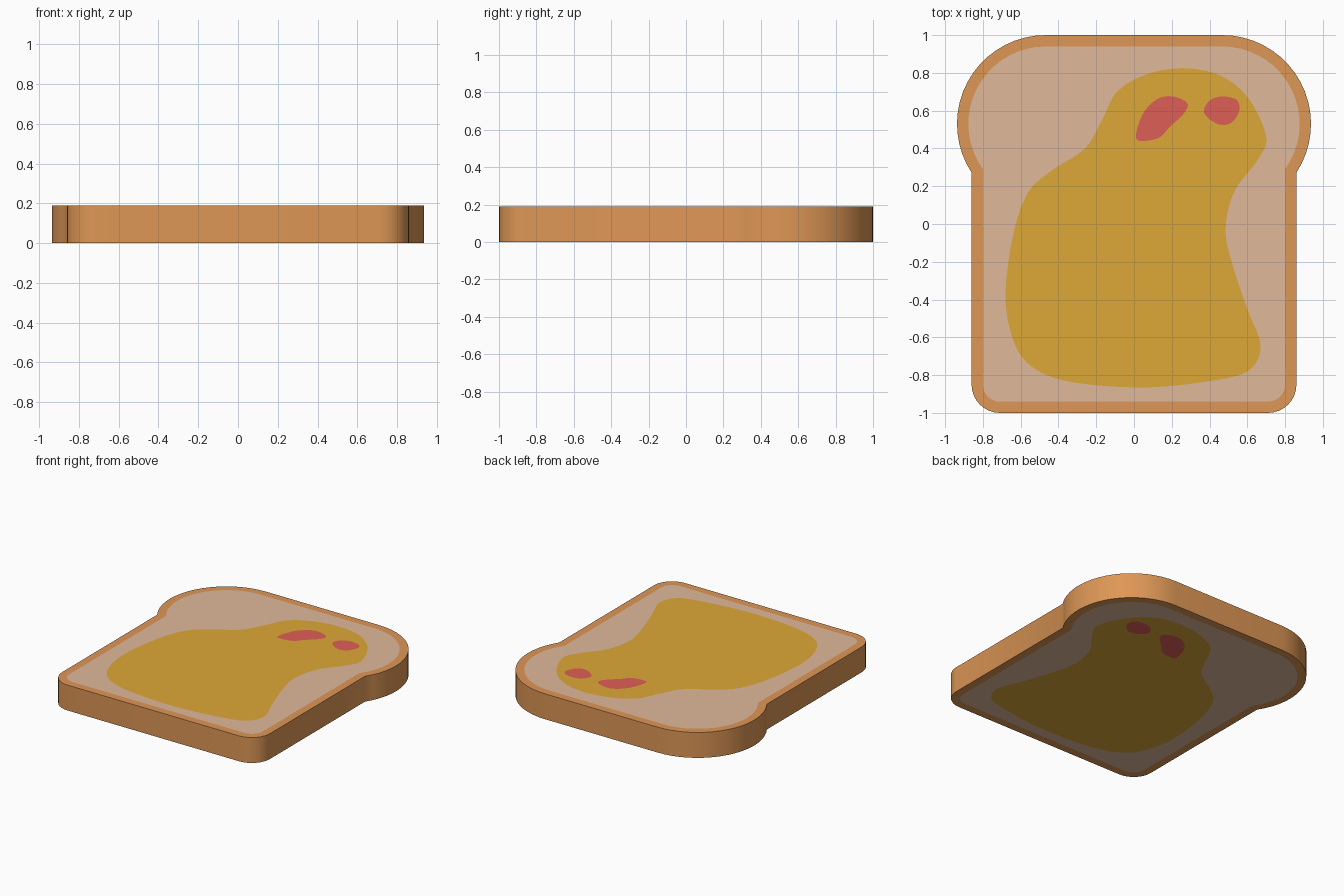
import bpy, bmesh, math
from mathutils import Vector
from mathutils.geometry import tessellate_polygon

if "Cube" in bpy.data.objects:
    bpy.data.objects.remove(bpy.data.objects["Cube"])

THICK = 0.19


def material(name, srgb):
    lin = [((c / 255 + 0.055) / 1.055) ** 2.4 for c in srgb]
    m = bpy.data.materials.new(name)
    m.diffuse_color = (*lin, 1)
    m.use_nodes = True
    m.node_tree.nodes["Principled BSDF"].inputs["Base Color"].default_value = m.diffuse_color
    return m


def arc(cx, cy, r, a0, a1, n):
    return [(cx + r * math.cos(a0 + (a1 - a0) * i / n),
             cy + r * math.sin(a0 + (a1 - a0) * i / n)) for i in range(n + 1)]


def slice_outline(d):
    """Bread profile, moved inward by d: right half, then mirrored."""
    r, w = 0.47 - d, 0.86 - d
    start = -math.acos((w - 0.467) / r)          # where the bulge meets the side
    right = arc(0.71, -0.85, 0.15 - d, -math.pi / 2, 0, 8)
    right += arc(0.467, 0.53, r, start, math.pi / 2, 18)
    return right + [(-x, y) for x, y in reversed(right)]


def smooth_loop(pts, n=5):
    """Closed Catmull-Rom curve through the points."""
    out, k = [], len(pts)
    for i in range(k):
        a, b, c, d = (Vector(pts[(i + j) % k]) for j in (-1, 0, 1, 2))
        for s in range(n):
            t = s / n
            p = 0.5 * (2 * b + (c - a) * t + (2 * a - 5 * b + 4 * c - d) * t * t
                       + (3 * b - a - 3 * c + d) * t ** 3)
            out.append((p.x, p.y))
    return out


# Outlines of the painted areas
spread = smooth_loop([
    (.26, .825), (.46, .785), (.61, .66), (.70, .46), (.655, .34), (.53, .17),
    (.485, -.03), (.52, -.21), (.60, -.45), (.67, -.64), (.62, -.765), (.47, -.82),
    (.08, -.865), (-.31, -.84), (-.52, -.77), (-.63, -.64), (-.68, -.40),
    (-.645, -.08), (-.565, .16), (-.44, .28), (-.26, .40), (-.17, .55),
    (-.09, .70), (.06, .79)])
jam_large = smooth_loop([
    (.16, .675), (.23, .67), (.285, .635), (.26, .58), (.19, .515), (.13, .455),
    (.03, .44), (.01, .475), (.045, .58), (.10, .645)], 3)
jam_small = smooth_loop([
    (.466, .675), (.54, .66), (.56, .61), (.53, .55), (.487, .525), (.43, .535),
    (.375, .58), (.375, .62), (.41, .66)], 3)

loops = [slice_outline(0), slice_outline(0.06), spread, jam_large, jam_small]
# (outer loop followed by holes, material index)
regions = [((0, 1), 0), ((1, 2), 1), ((2, 3, 4), 2), ((3,), 3), ((4,), 3)]

bm = bmesh.new()
rings = []
for z in (0, THICK):
    rings.append([[bm.verts.new((x, y, z)) for x, y in lp] for lp in loops])

# Top and bottom faces, coloured region by region
for side, level in enumerate(rings):
    for ids, mat in regions:
        verts = [v for i in ids for v in level[i]]
        for tri in tessellate_polygon([[Vector((*p, 0)) for p in loops[i]] for i in ids]):
            a, b, c = (verts[i] for i in tri)
            up = (b.co - a.co).cross(c.co - a.co).z > 0
            f = bm.faces.new((a, b, c) if up == bool(side) else (a, c, b))
            f.material_index = mat

# Crust wall
low, high = rings[0][0], rings[1][0]
for i in range(len(low)):
    j = (i + 1) % len(low)
    bm.faces.new((low[i], low[j], high[j], high[i])).material_index = 0

mesh = bpy.data.meshes.new("bread_slice")
bm.to_mesh(mesh)
bm.free()
for name, col in (("crust brown", (222, 151, 86)), ("crumb beige", (224, 186, 154)),
                  ("spread amber", (222, 167, 55)), ("jam red", (223, 95, 87))):
    mesh.materials.append(material(name, col))
obj = bpy.data.objects.new("bread_slice", mesh)
bpy.context.collection.objects.link(obj)
bpy.context.view_layer.objects.active = obj
obj.select_set(True)
bpy.ops.object.shade_smooth_by_angle(angle=math.radians(30))
